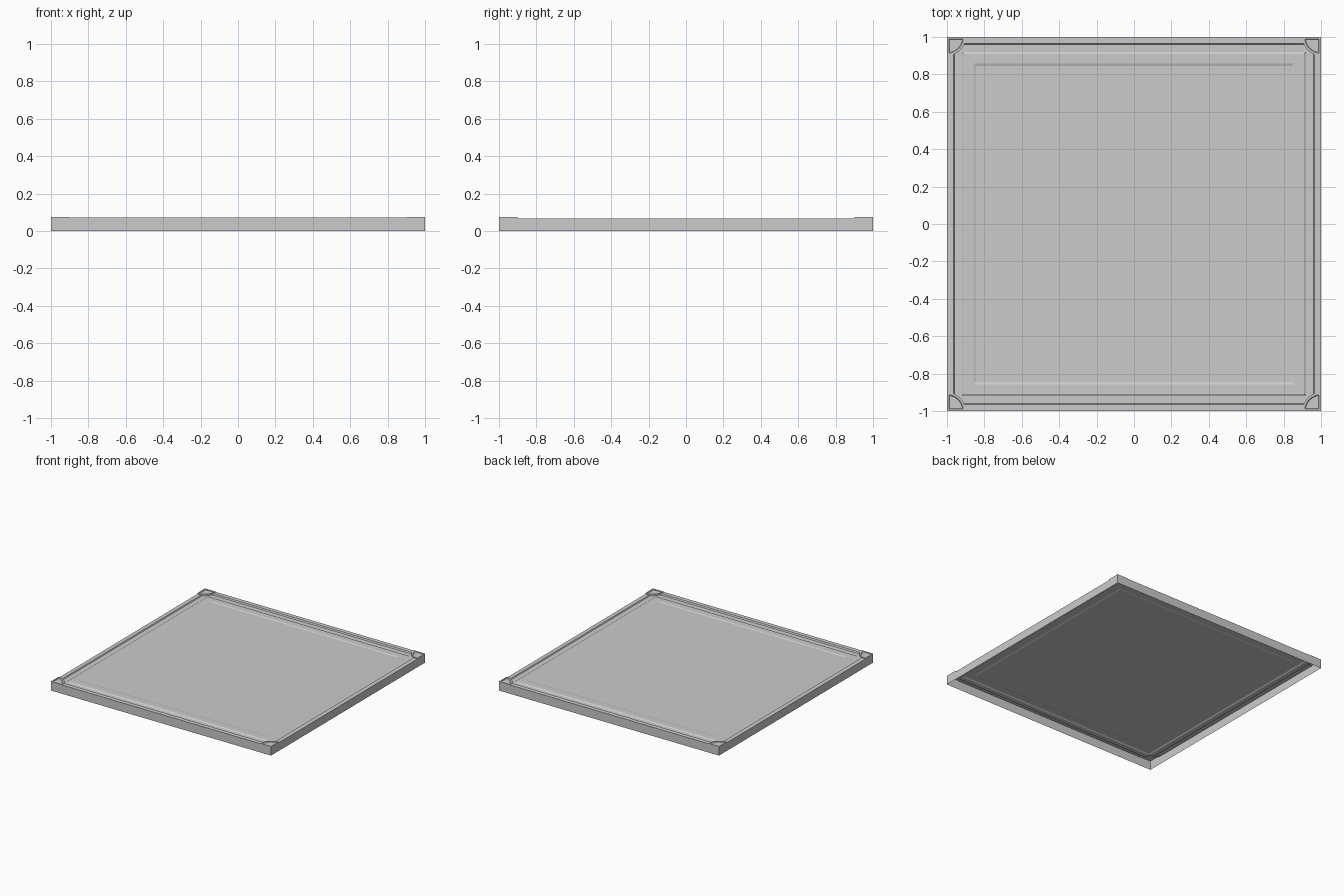
import bpy, bmesh, math

if "Cube" in bpy.data.objects:
    bpy.data.objects.remove(bpy.data.objects["Cube"])

N = 10          # segments per corner arc
R = 0.1         # corner plate radius


def mesh_object(name, bm):
    bmesh.ops.remove_doubles(bm, verts=bm.verts, dist=1e-5)
    bmesh.ops.recalc_face_normals(bm, faces=bm.faces)
    if sum(f.normal.z * f.calc_area() for f in bm.faces) < 0:
        bmesh.ops.reverse_faces(bm, faces=bm.faces)
    me = bpy.data.meshes.new(name)
    bm.to_mesh(me)
    bm.free()
    ob = bpy.data.objects.new(name, me)
    bpy.context.collection.objects.link(ob)
    return ob


def loft(name, rings, cap=True):
    bm = bmesh.new()
    rows = [[bm.verts.new(p) for p in ring] for ring in rings]
    for a, b in zip(rows, rows[1:]):
        n = len(a)
        for i in range(n):
            j = (i + 1) % n
            bm.faces.new((a[i], a[j], b[j], b[i]))
    if cap:
        bm.faces.new(rows[-1])
    return mesh_object(name, bm)


def outline(s, zx, zy):
    """Square of half-size s with the round corner plates bitten out."""
    d = 1 - s
    quarter = []
    for i in range(N + 1):
        t = i / N
        if d * math.sqrt(2) < R:
            a0 = math.asin(d / R)
            a = (math.pi / 2 - a0) * (1 - t) + a0 * t
            x, y = 1 - R * math.cos(a), 1 - R * math.sin(a)
        else:
            x = y = s
        quarter.append((x, y, zx + (zy - zx) * t))
    ring = []
    for sx, sy in ((1, 1), (-1, 1), (-1, -1), (1, -1)):
        q = quarter if sx * sy > 0 else quarter[::-1]
        ring += [(x * sx, y * sy, z) for x, y, z in q]
    return ring


# skirt ends and top sheet: rim, narrow groove, shallow raised frame, field
profile = [(1.0, 0.067, 0.072), (0.965, 0.068, 0.072), (0.96, 0.061, 0.061),
           (0.92, 0.061, 0.061), (0.91, 0.067, 0.067),
           (0.857, 0.067, 0.067), (0.845, 0.063, 0.063)]
rings = []
for s, zx, zy in profile:
    r = outline(s, zx, zy)
    if s < 0.929:      # corners are plain here, one point each
        r = [(x, y, z) for x, y, z in r]
    rings.append(r)
bm = bmesh.new()
rows = [[bm.verts.new(p) for p in r] for r in rings]
for a, b in zip(rows, rows[1:]):
    for i in range(len(a)):
        j = (i + 1) % len(a)
        bm.faces.new((a[i], a[j], b[j], b[i]))
bm.faces.new([rows[-1][i * (N + 1)] for i in range(4)])
bmesh.ops.dissolve_degenerate(bm, dist=1e-6, edges=bm.edges)
mesh_object("panel_top", bm)

# open-bottomed outer skirt
skirt = bmesh.new()
for k in range(4):
    c, s = round(math.cos(k * math.pi / 2)), round(math.sin(k * math.pi / 2))
    h = 0.067 if k % 2 == 0 else 0.072
    side = [(-1, 0), (1, 0), (1, 0.075), (0.9, 0.075), (0.9, h),
            (-0.9, h), (-0.9, 0.075), (-1, 0.075)]
    skirt.faces.new([skirt.verts.new((c - s * u, s + c * u, z)) for u, z in side])
mesh_object("skirt", skirt)

# quarter-round corner plates with a sunken centre
for name, sx, sy in (("back_right", 1, 1), ("back_left", -1, 1),
                     ("front_left", -1, -1), ("front_right", 1, -1)):
    def quarter(inset, r, z):
        pts = [(1 - inset, 1 - inset)]
        a0 = math.asin(inset / r)
        for i in range(N + 1):
            a = a0 + (math.pi / 2 - 2 * a0) * i / N
            pts.append((1 - r * math.cos(a), 1 - r * math.sin(a)))
        return [(x * sx, y * sy, z) for x, y in pts]
    base = quarter(0, R, 0.061)
    base = [(x, y, 0.075 if i == 0 else z) for i, (x, y, z) in enumerate(base)]
    base[1] = base[1][:2] + (0.072,)
    base[-1] = base[-1][:2] + (0.067,)
    loft("corner_plate_" + name,
         [base, quarter(0, R, 0.075), quarter(0.01, 0.088, 0.075),
          quarter(0.013, 0.084, 0.071)])
